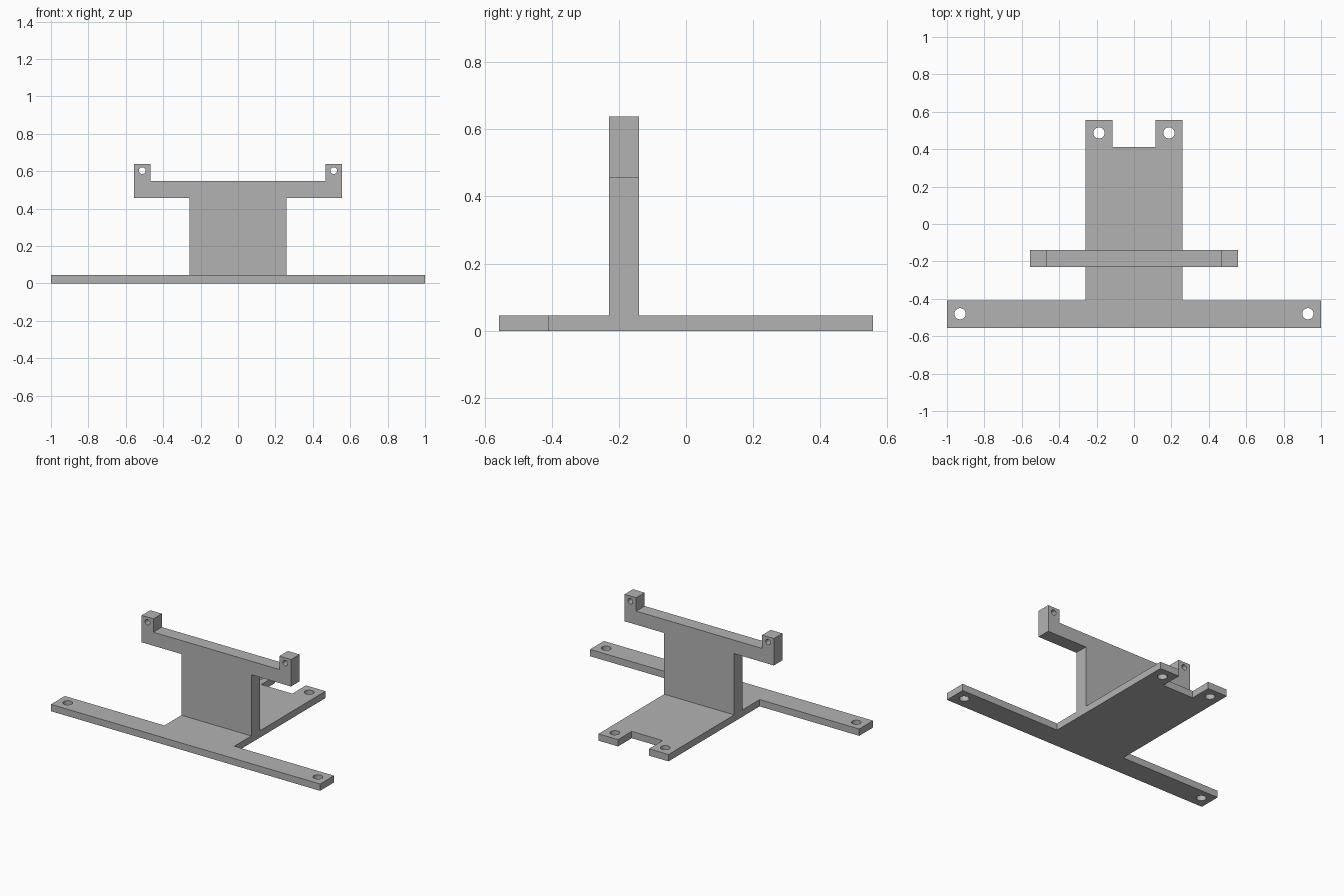
import bpy
import bmesh
from math import pi
from mathutils import Matrix, Vector

cube = bpy.data.objects.get("Cube")
if cube:
    bpy.data.objects.remove(cube, do_unlink=True)

grey = bpy.data.materials.new("plain grey")
grey.use_nodes = True
grey.diffuse_color = (0.45, 0.45, 0.45, 1)
grey.node_tree.nodes["Principled BSDF"].inputs["Base Color"].default_value = grey.diffuse_color


def add_object(name, bm):
    bmesh.ops.recalc_face_normals(bm, faces=bm.faces)
    mesh = bpy.data.meshes.new(name)
    bm.to_mesh(mesh)
    bm.free()
    obj = bpy.data.objects.new(name, mesh)
    bpy.context.collection.objects.link(obj)
    mesh.materials.append(grey)
    return obj


def drilled_plate(name, half_outline, holes, radius, depth, frame):
    """Mirror half an outline, extrude it by depth and drill mirrored holes."""
    outline = half_outline + [(-x, y) for x, y in reversed(half_outline)]
    bm = bmesh.new()
    face = bm.faces.new([bm.verts.new((x, y, 0)) for x, y in outline])
    extruded = bmesh.ops.extrude_face_region(bm, geom=[face])["geom"]
    verts = [v for v in extruded if isinstance(v, bmesh.types.BMVert)]
    bmesh.ops.translate(bm, verts=verts, vec=(0, 0, depth))
    bm.transform(frame)
    plate = add_object(name, bm)

    # Drills
    bm = bmesh.new()
    for x, y in holes:
        for side in (-1, 1):
            place = Matrix.Translation(Vector((side * x, y, depth / 2)))
            bmesh.ops.create_cone(bm, cap_ends=True, segments=32, radius1=radius,
                                  radius2=radius, depth=depth * 2, matrix=frame @ place)
    drills = add_object(name + "_drills", bm)
    drills.hide_render = True

    cut = plate.modifiers.new("holes", "BOOLEAN")
    cut.operation = "DIFFERENCE"
    cut.solver = "EXACT"
    cut.object = drills
    bpy.ops.object.select_all(action="DESELECT")
    plate.select_set(True)
    bpy.context.view_layer.objects.active = plate
    bpy.ops.object.modifier_apply(modifier=cut.name)
    bpy.data.objects.remove(drills, do_unlink=True)
    bpy.ops.object.shade_smooth_by_angle(angle=pi / 6)
    return plate


thickness = 0.046

# Flat base: wide front bar, central plate and two rear lugs
drilled_plate("base_plate",
              [(1, -0.557), (1, -0.41), (0.26, -0.41), (0.26, 0.557),
               (0.115, 0.557), (0.115, 0.412)],
              [(0.93, -0.48), (0.187, 0.487)], 0.03, thickness, Matrix.Identity(4))

# Upright bracket: column, crossbar and two raised ears
drilled_plate("upright_bracket",
              [(0.26, thickness), (0.26, 0.457), (0.555, 0.457), (0.555, 0.638),
               (0.468, 0.638), (0.468, 0.548)],
              [(0.512, 0.603)], 0.018, 0.09,
              Matrix.Translation((0, -0.14, 0)) @ Matrix.Rotation(pi / 2, 4, "X"))
